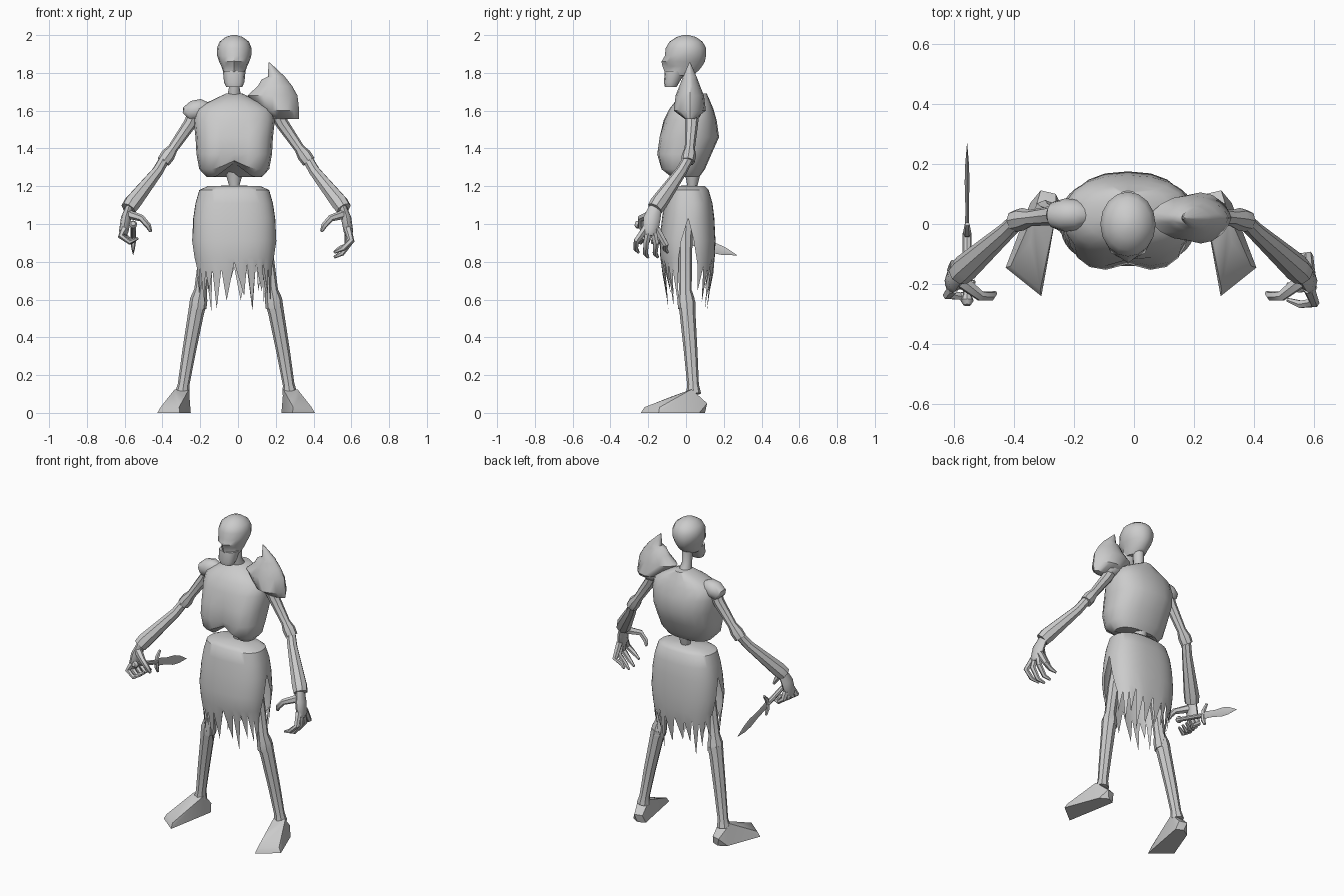
import bpy, bmesh, math, random
from mathutils import Vector

random.seed(4)
if "Cube" in bpy.data.objects:
    bpy.data.objects.remove(bpy.data.objects["Cube"])

grey = bpy.data.materials.new("bone grey")
grey.use_nodes = True
grey.diffuse_color = (0.6, 0.6, 0.6, 1)
grey.node_tree.nodes["Principled BSDF"].inputs["Base Color"].default_value = grey.diffuse_color
MID = -0.01      # mirror plane of the limbs
CX = -0.02       # centre line of head and trunk
parts = []


def finish(name, bm, closed=True):
    if closed:
        bmesh.ops.recalc_face_normals(bm, faces=bm.faces)
    mesh = bpy.data.meshes.new(name)
    bm.to_mesh(mesh)
    bm.free()
    mesh.materials.append(grey)
    ob = bpy.data.objects.new(name, mesh)
    bpy.context.collection.objects.link(ob)
    parts.append(ob)
    return ob


def skin(name, rings):
    """Bridge equal rings of points and cap both ends."""
    bm = bmesh.new()
    rows = [[bm.verts.new(p) for p in ring] for ring in rings]
    n = len(rows[0])
    for a, b in zip(rows, rows[1:]):
        for i in range(n):
            j = (i + 1) % n
            bm.faces.new((a[i], a[j], b[j], b[i]))
    bm.faces.new(rows[0])
    bm.faces.new(rows[-1])
    return finish(name, bm)


def oval(a, z, rx, front, back, power=1.0):
    """Point on a rounded section; angle 0 faces the front."""
    s, c = math.sin(a), math.cos(a)
    sx = math.copysign(abs(s) ** power, s)
    cy = math.copysign(abs(c) ** power, c)
    return Vector((CX + rx * sx, (front + back) / 2 - (back - front) / 2 * cy, z))


def stack(name, rows, sides=16, power=1.0, tweak=None):
    rings = []
    for k, row in enumerate(rows):
        ring = [oval(i * math.tau / sides, *row, power) for i in range(sides)]
        rings.append([tweak(p, k) for p in ring] if tweak else ring)
    return skin(name, rings)


def tube(name, path, side=1, sides=8, flat=1.0):
    """Tapered tube; path holds (x, y, z, radius)."""
    pts = [Vector((MID + side * x, y, z)) for x, y, z, r in path]
    u, rings = None, []
    for i, p in enumerate(pts):
        t = (pts[min(i + 1, len(pts) - 1)] - pts[max(i - 1, 0)]).normalized()
        if u is None:
            u = Vector((0, 1, 0)) if abs(t.x) > 0.8 else Vector((1, 0, 0))
        u = (u - t * t.dot(u)).normalized()
        v, r = t.cross(u), path[i][3]
        rings.append([p + (u * math.cos(a) * flat + v * math.sin(a)) * r
                      for a in (k * math.tau / sides for k in range(sides))])
    return skin(name, rings)


# Skull with hollow eyes, and jaw
def eye_hollow(p, k):
    d = math.hypot(abs(p.x - CX) - 0.038, p.z - 1.835)
    if p.y < -0.04 and d < 0.03:
        p.y += 0.035 * (1 - d / 0.04)
    return p


stack("skull", [(1.785, .05, -.105, .03), (1.81, .06, -.115, .065), (1.835, .068, -.125, .085),
                (1.86, .08, -.13, .1), (1.89, .09, -.112, .106), (1.93, .092, -.108, .107),
                (1.965, .078, -.088, .088), (1.99, .045, -.05, .052), (2, .012, -.015, .015)],
      tweak=eye_hollow)
stack("jaw", [(1.725, .042, -.112, -.05), (1.75, .054, -.117, -.035), (1.81, .06, -.112, 0)], 12, .8)
stack("neck", [(1.66, .042, .0, .09), (1.72, .03, -.015, .05), (1.82, .034, -.02, .05)], 10)


# Rib cage with a breastbone crease and an arched lower edge
def chest_shape(p, k):
    near = max(0, 1 - abs(p.x - CX) / 0.1)
    if p.y < 0 and k < 6:
        p.y += 0.035 * near * (k < 4)
        if k < 2:
            p.z += (0.075, 0.045)[k] * near
    return p


stack("rib_cage", [(1.248, .145, -.10, .07), (1.29, .185, -.15, .1), (1.37, .2, -.168, .135),
                   (1.46, .205, -.155, .175), (1.55, .215, -.118, .162), (1.61, .2, -.088, .145),
                   (1.645, .14, -.06, .13), (1.69, .045, .0, .11)],
      20, .85, chest_shape)
stack("spine", [(1.18, .022, .01, .055), (1.24, .04, .0, .07), (1.34, .068, -.03, .09)], 10)

# Pointed shoulder plate with a sharp outer ridge
plate = []
for z, x0, x1, half in [(1.555, .18, .322, .025), (1.6, .12, .324, .085), (1.68, .05, .315, .075),
                        (1.73, .105, .287, .055), (1.765, .125, .26, .042),
                        (1.78, .158, .248, .036), (1.855, .162, .168, .003)]:
    ring = []
    for i in range(16):
        a = i * math.tau / 16
        s = math.sin(a)
        ring.append(((x0 + x1) / 2 + (x1 - x0) / 2 * math.cos(a), .02 + half * s * abs(s) ** .4, z))
    plate.append(ring)
skin("shoulder_plate", plate)


# Waist cloth: front and back panels with side slits and torn hems
CLOTH = [(1.2, .14, -.075, .1), (1.18, .185, -.1, .12), (1.11, .205, -.115, .14),
         (1.03, .217, -.127, .15), (.91, .225, -.14, .156), (.82, .215, -.136, .152),
         (.75, .205, -.125, .146)]
SLIT = [0, 0, 0, 0, .1, .16, .19]
COLS = 20
bm = bmesh.new()
for turn in (0, math.pi):
    rows = []
    for row, slit in zip(CLOTH, SLIT):
        span = math.pi / 2 * (1 - slit)
        rows.append([bm.verts.new(oval(turn + span * (2 * i / COLS - 1), *row, .8))
                     for i in range(COLS + 1)])
    for v in rows[-1][1::2]:
        v.co.z += random.uniform(-.02, .02)
    for v in rows[-1][0::2]:
        v.co.z += random.uniform(0, .05)
    for a, b in zip(rows, rows[1:]):
        for i in range(COLS):
            bm.faces.new((a[i], b[i], b[i + 1], a[i + 1]))
    # Hanging torn strips
    hem = rows[-1]
    for i in range(0, COLS, 2):
        mid = hem[i + 1].co
        edge = abs(i + 1 - COLS / 2) / (COLS / 2)
        drop = random.uniform(.12, .26) * (1 - .45 * edge)
        tip = bm.verts.new((mid.x + random.uniform(-.015, .015), mid.y * .8, mid.z - drop))
        bm.faces.new((hem[i], tip, hem[i + 1]))
        bm.faces.new((hem[i + 1], tip, hem[i + 2]))
    peak = bm.verts.new((CX, .02, 1.205))
    for i in range(COLS):
        bm.faces.new((rows[0][i], rows[0][i + 1], peak))
bmesh.ops.remove_doubles(bm, verts=bm.verts, dist=.0005)
finish("waist_cloth", bm)

# Limbs, mirrored: left is +x
for side, word in ((1, "left"), (-1, "right")):
    tube(word + "_shoulder", [(.15, .03, 1.61, .035), (.18, .03, 1.61, .052), (.22, .03, 1.6, .055),
                              (.255, .03, 1.58, .045), (.265, .03, 1.57, .025)], side, 12)
    tube(word + "_upper_arm", [(.21, .03, 1.6, .04), (.245, .03, 1.53, .034), (.335, .02, 1.4, .027),
                               (.36, .016, 1.365, .038), (.385, .01, 1.33, .036)], side)
    tube(word + "_forearm", [(.375, .014, 1.35, .028), (.415, -.025, 1.28, .03),
                             (.55, -.145, 1.11, .046), (.57, -.165, 1.08, .042)], side)
    tube(word + "_palm", [(.565, -.16, 1.09, .034), (.583, -.18, 1.03, .045),
                          (.595, -.19, .96, .042), (.598, -.195, .94, .028)], side, flat=.6)
    tube(word + "_thumb", [(.565, -.19, 1.05, .024), (.5, -.24, 1.03, .018),
                           (.465, -.24, .99, .016), (.452, -.23, .96, .008)], side, 6)
    grip = side < 0
    for i in range(4):
        t = i / 3
        low = .935 if grip else .91 - .02 * t
        end = .905 if grip else .87 - .03 * math.sin(t * math.pi)
        y = -.235 + .1 * t if grip else -.262 + .155 * t
        tube(f"{word}_finger_{i + 1}",
             [(.592, -.215 + .06 * t, .975, .02), (.61 - .02 * t, y, low, .017),
              (.565 - .015 * t, y - .005, end, .014),
              (.52, y + .01, end + (.02 if grip else -.02), .007)], side, 6)
    tube(word + "_thigh", [(.125, .0, 1.02, .04), (.16, -.004, .85, .036), (.188, -.004, .65, .034),
                           (.198, .0, .6, .046), (.203, .004, .555, .046)], side)
    tube(word + "_shin", [(.2, .004, .585, .046), (.212, .008, .53, .042), (.25, .025, .32, .036),
                          (.278, .037, .15, .031), (.285, .04, .1, .04)], side)
    # Wedge foot, turned out
    bm = bmesh.new()
    for x, y, z in [(.24, .08, 0), (.285, .1, 0), (.335, .07, 0), (.417, -.145, 0), (.298, -.24, 0),
                    (.25, .1, .05), (.3, .112, .05), (.25, .03, .125), (.325, .03, .125),
                    (.28, -.08, .085), (.335, -.06, .085), (.4, -.14, .03), (.302, -.22, .03)]:
        bm.verts.new((MID + side * x, y, z))
    bmesh.ops.convex_hull(bm, input=bm.verts)
    finish(word + "_foot", bm)


# Dagger in the right hand, pointing backwards
def along(y, r):
    return (.545, y, .835 + (.27 - y) * .31, r)


tube("dagger_grip", [along(-.27, .012), along(-.255, .022), along(-.235, .014), along(-.03, .015)], -1)
tube("dagger_blade", [along(-.03, .024), along(.06, .021), along(.14, .029), along(.2, .022),
                      along(.27, .001)], -1, 4, .28)
gy, gz = along(-.03, 0)[1:3]
tube("dagger_guard", [(.545, gy + .03, gz + .065, .008), (.545, gy, gz + .03, .014),
                      (.545, gy - .005, gz - .03, .014), (.545, gy + .01, gz - .065, .008)], -1, 6)

# Smooth shading with crisp creases
bpy.ops.object.select_all(action="DESELECT")
for ob in parts:
    ob.select_set(True)
bpy.context.view_layer.objects.active = parts[0]
bpy.ops.object.shade_smooth_by_angle(angle=math.radians(42))
